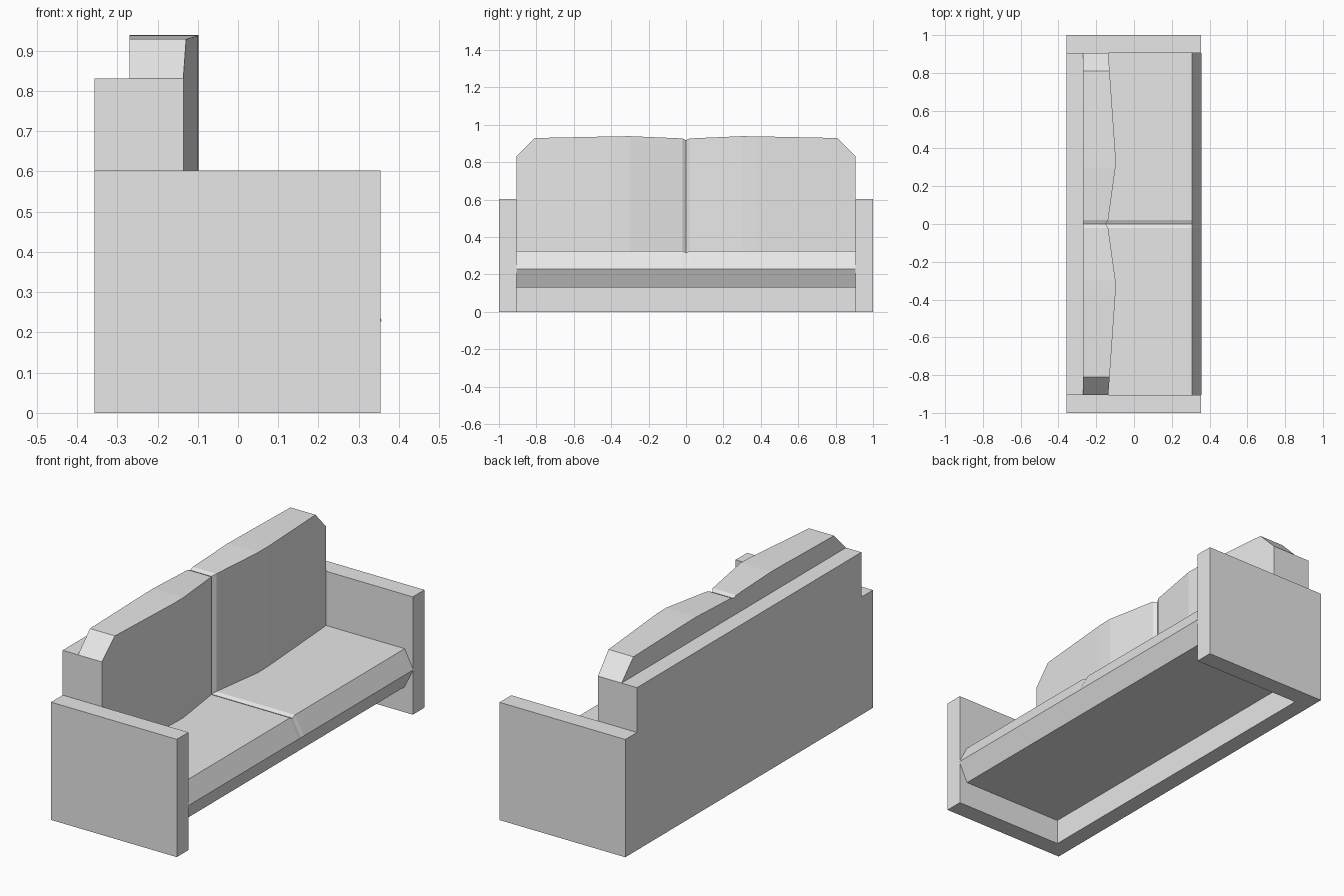
import bpy
import bmesh

if "Cube" in bpy.data.objects:
    bpy.data.objects.remove(bpy.data.objects["Cube"])

grey = bpy.data.materials.new("light_grey")
grey.diffuse_color = (0.8, 0.8, 0.8, 1)
grey.use_nodes = True
grey.node_tree.nodes["Principled BSDF"].inputs["Base Color"].default_value = grey.diffuse_color


def loft(name, sections):
    """Skin a row of matching xz outlines, each given as (y, [(x, z), ...])."""
    bm = bmesh.new()
    rings = [[bm.verts.new((x, y, z)) for x, z in pts] for y, pts in sections]
    n = len(rings[0])
    for a, b in zip(rings, rings[1:]):
        for i in range(n):
            j = (i + 1) % n
            bm.faces.new((a[i], a[j], b[j], b[i]))
    bm.faces.new(rings[0])
    bm.faces.new(rings[-1])
    bmesh.ops.recalc_face_normals(bm, faces=bm.faces)
    mesh = bpy.data.meshes.new(name)
    bm.to_mesh(mesh)
    bm.free()
    mesh.materials.append(grey)
    obj = bpy.data.objects.new(name, mesh)
    bpy.context.collection.objects.link(obj)
    return obj


def rect(x0, x1, z0, z1):
    return [(x0, z0), (x1, z0), (x1, z1), (x0, z1)]


BACK, FRONT, INNER = -0.357, 0.354, 0.906
PAD_BACK = -0.27

# Arm panels at both ends
for side, s in (("left", -1), ("right", 1)):
    panel = rect(BACK, FRONT, 0, 0.602)
    loft(side + "_arm", [(s * INNER, panel), (s * 1.0, panel)])

# Tall back panel reaching the floor
panel = rect(BACK, PAD_BACK, 0, 0.831)
loft("back_panel", [(-INNER, panel), (INNER, panel)])


# Seat with a pointed front edge and a shallow crease in the middle
def seat_outline(top):
    return [(PAD_BACK, 0.13), (0.308, 0.13), (0.357, 0.23),
            (0.308, top), (PAD_BACK, top)]


loft("seat", [(y, seat_outline(top)) for y, top in
              ((-INNER, 0.325), (-0.02, 0.325), (0, 0.316),
               (0.02, 0.325), (INNER, 0.325))])

# Back cushions: (y, front x, top z) from the centre crease to the end
half = [(0, -0.15, 0.918), (0.02, -0.137, 0.927), (0.30, -0.098, 0.939),
        (0.38, -0.099, 0.938), (0.81, -0.129, 0.929), (INNER, -0.136, 0.831)]
full = [(-y, x, z) for y, x, z in reversed(half[1:])] + half
loft("back_cushions", [(y, rect(PAD_BACK, x, 0.31, z)) for y, x, z in full])
